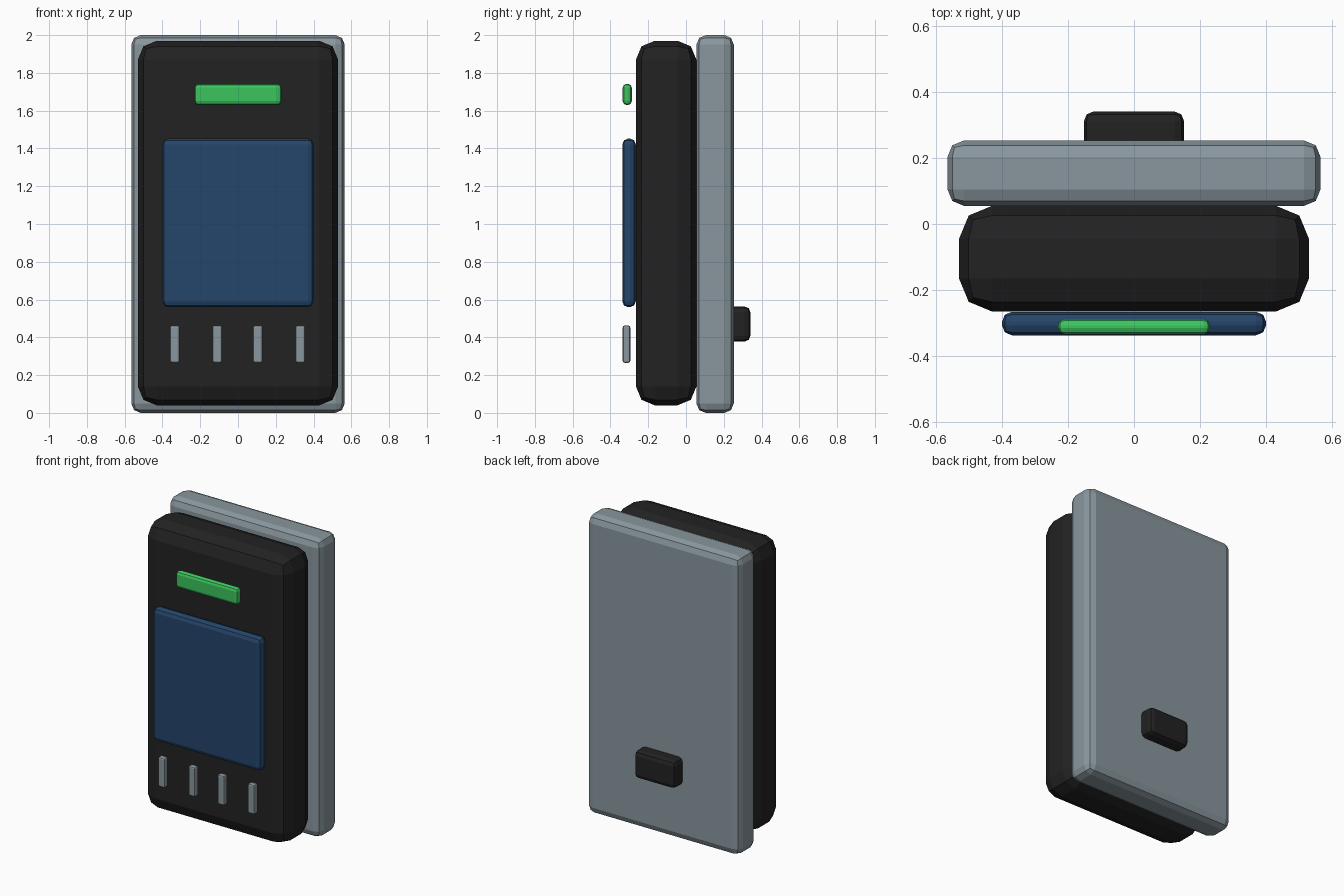
import bpy, bmesh

if "Cube" in bpy.data.objects:
    bpy.data.objects.remove(bpy.data.objects["Cube"])


def material(name, rgb):
    m = bpy.data.materials.new(name)
    m.diffuse_color = (*rgb, 1.0)
    m.use_nodes = True
    m.node_tree.nodes["Principled BSDF"].inputs["Base Color"].default_value = m.diffuse_color
    return m


BLACK = material("matte black", (0.016, 0.016, 0.016))
GREY = material("blue grey", (0.25, 0.31, 0.34))
BLUE = material("dark blue", (0.018, 0.06, 0.145))
GREEN = material("bright green", (0.045, 0.56, 0.11))


def rounded_box(name, x, y, z, bevel, mat):
    """Box spanning the given (min, max) ranges, with two-step bevelled edges."""
    bm = bmesh.new()
    bmesh.ops.create_cube(bm, size=1)
    for v in bm.verts:
        v.co = [r[0] + (c + 0.5) * (r[1] - r[0]) for c, r in zip(v.co, (x, y, z))]
    bmesh.ops.bevel(bm, geom=bm.edges[:], offset=bevel, segments=2,
                    profile=0.5, affect='EDGES', clamp_overlap=True)
    me = bpy.data.meshes.new(name)
    bm.to_mesh(me)
    bm.free()
    me.materials.append(mat)
    ob = bpy.data.objects.new(name, me)
    bpy.context.collection.objects.link(ob)
    return ob


# Wall plate and main case
rounded_box("back_plate", (-0.565, 0.565), (0.055, 0.253), (0, 2), 0.05, GREY)
rounded_box("case", (-0.53, 0.53), (-0.265, 0.055), (0.04, 1.97), 0.1, BLACK)

# Front panel details
rounded_box("screen", (-0.4, 0.4), (-0.337, -0.266), (0.56, 1.452), 0.03, BLUE)
rounded_box("status_light", (-0.23, 0.23), (-0.335, -0.287), (1.63, 1.742), 0.02, GREEN)
for i, cx in enumerate((-0.335, -0.11, 0.105, 0.33)):
    rounded_box(f"contact_{i + 1}", (cx - 0.025, cx + 0.025), (-0.335, -0.295),
                (0.265, 0.463), 0.01, GREY)

# Rear connector, partly sunk into the plate
rounded_box("rear_connector", (-0.152, 0.152), (0.2, 0.341), (0.378, 0.563), 0.03, BLACK)
